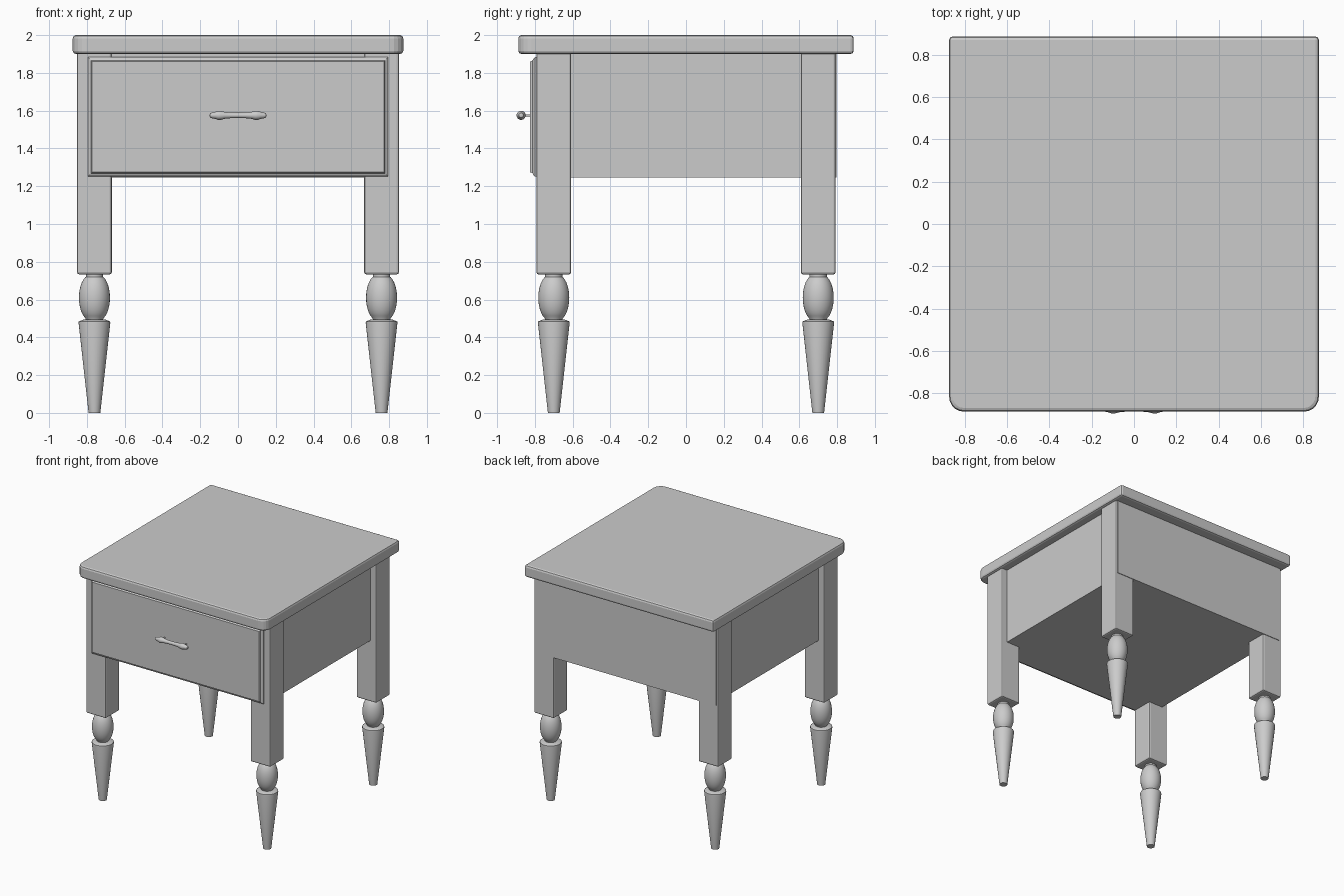
import bpy, bmesh, math
from math import sin, cos, pi

if "Cube" in bpy.data.objects:
    bpy.data.objects.remove(bpy.data.objects["Cube"])


def make(name, bm, smooth=True):
    bmesh.ops.recalc_face_normals(bm, faces=bm.faces[:])
    me = bpy.data.meshes.new(name)
    bm.to_mesh(me)
    bm.free()
    ob = bpy.data.objects.new(name, me)
    bpy.context.collection.objects.link(ob)
    if smooth:
        bpy.ops.object.select_all(action='DESELECT')
        ob.select_set(True)
        bpy.context.view_layer.objects.active = ob
        bpy.ops.object.shade_smooth_by_angle(angle=math.radians(30))
    return ob


def bevel(ob, width, segments=2):
    m = ob.modifiers.new("Bevel", 'BEVEL')
    m.width = width
    m.segments = segments
    m.limit_method = 'ANGLE'
    m.angle_limit = math.radians(40)


def prism(name, outline, z0, z1):
    bm = bmesh.new()
    face = bm.faces.new([bm.verts.new((x, y, z0)) for x, y in outline])
    res = bmesh.ops.extrude_face_region(bm, geom=[face])
    up = [v for v in res["geom"] if isinstance(v, bmesh.types.BMVert)]
    bmesh.ops.translate(bm, vec=(0, 0, z1 - z0), verts=up)
    return make(name, bm, False)


def box(name, x0, x1, y0, y1, z0, z1):
    return prism(name, [(x0, y0), (x1, y0), (x1, y1), (x0, y1)], z0, z1)


def lathe(name, profile, n=32):
    """Revolve (radius, height) pairs about local z and cap the ends."""
    bm = bmesh.new()
    rings = [[bm.verts.new((r * cos(2 * pi * i / n), r * sin(2 * pi * i / n), z))
              for i in range(n)] for r, z in profile]
    for a, b in zip(rings, rings[1:]):
        for i in range(n):
            j = (i + 1) % n
            bm.faces.new((a[i], a[j], b[j], b[i]))
    bm.faces.new(rings[0])
    bm.faces.new(rings[-1])
    return make(name, bm)


# Table top with rounded front corners
R, X, Y = 0.07, 0.875, 0.888
outline = [(X, Y), (-X, Y)]
for cx, start in ((-X + R, pi), (X - R, 1.5 * pi)):
    outline += [(cx + R * cos(start + pi / 2 * i / 5),
                 -Y + R + R * sin(start + pi / 2 * i / 5)) for i in range(6)]
top = prism("table_top", outline, 1.90, 2.0)
bevel(top, 0.017)

# Cabinet body and back panel
box("cabinet_body", -0.80, 0.80, -0.785, 0.78, 1.245, 1.91)
box("back_panel", -0.835, 0.835, 0.77, 0.797, 1.245, 1.91)

# Legs: square post, oval bead and tapered foot
bead = [(0.046, 0.75), (0.046, 0.72)]
for i in range(13):
    t = pi * (0.17 + 0.66 * i / 12)
    bead.append((0.082 * sin(t) ** 0.8, 0.61 + 0.127 * cos(t)))
bead += [(0.046, 0.495), (0.055, 0.495), (0.083, 0.484), (0.084, 0.476), (0.031, 0.0)]
for side, sx in (("left", -1), ("right", 1)):
    for end, sy in (("front", -1), ("back", 1)):
        cx, cy = 0.76 * sx, 0.70 * sy
        post = box(f"{end}_{side}_leg_post", cx - 0.092, cx + 0.092,
                   cy - 0.092, cy + 0.092, 0.733, 1.92)
        bevel(post, 0.012)
        foot = lathe(f"{end}_{side}_leg_foot", bead)
        foot.location = (cx, cy, 0)

# Drawer front: chamfered panel with a stepped moulding
bm = bmesh.new()
rings = []
for hx, hz, y in ((0.795, 0.316, -0.78), (0.795, 0.316, -0.80), (0.787, 0.308, -0.808),
                  (0.778, 0.299, -0.812), (0.772, 0.293, -0.825)):
    rings.append([bm.verts.new((sx * hx, y, 1.567 + sz * hz))
                  for sx, sz in ((-1, -1), (1, -1), (1, 1), (-1, 1))])
for a, b in zip(rings, rings[1:]):
    for i in range(4):
        j = (i + 1) % 4
        bm.faces.new((a[i], a[j], b[j], b[i]))
bm.faces.new(rings[0])
bm.faces.new(rings[-1])
make("drawer_front", bm, False)

# Turned handle and its two posts
half = [(0.004, 0.150), (0.012, 0.147), (0.015, 0.138), (0.018, 0.122), (0.024, 0.105),
        (0.024, 0.092), (0.018, 0.07), (0.015, 0.04)]
profile = half + [(0.014, 0.0)] + [(r, -z) for r, z in reversed(half)]
handle = lathe("handle_bar", profile, 20)
handle.rotation_euler = (0, pi / 2, 0)
handle.location = (0, -0.873, 1.575)
for side, sx in (("left", -1), ("right", 1)):
    pin = lathe(f"handle_post_{side}", [(0.006, 0), (0.006, 0.06)], 12)
    pin.rotation_euler = (pi / 2, 0, 0)
    pin.location = (0.1 * sx, -0.815, 1.575)
